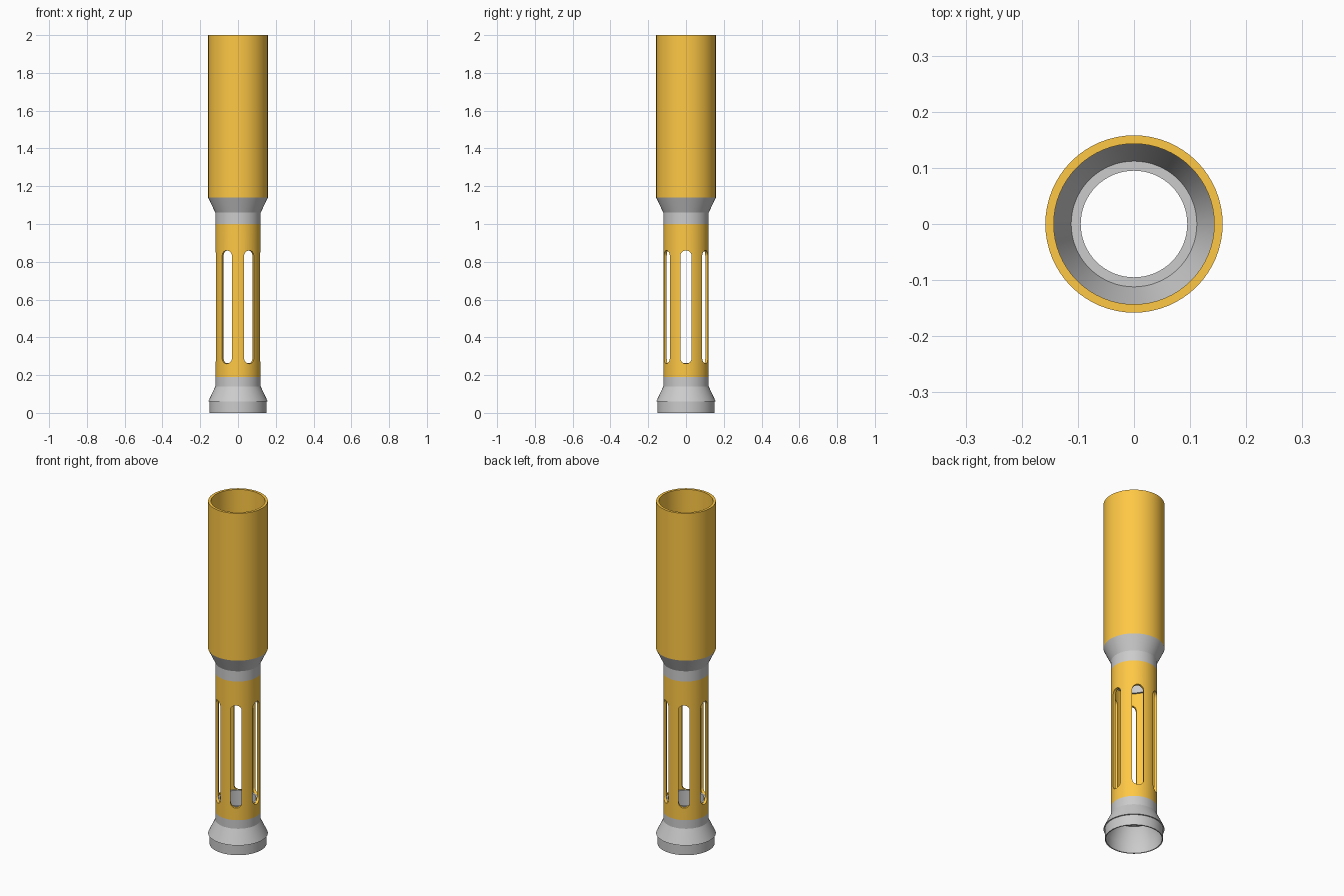
import bpy, bmesh, math
from mathutils import Matrix

if "Cube" in bpy.data.objects:
    bpy.data.objects.remove(bpy.data.objects["Cube"])

SIDES = 64
orange = bpy.data.materials.new("orange_plastic")
orange.diffuse_color = (1.0, 0.58, 0.06, 1)
orange.use_nodes = True
orange.node_tree.nodes["Principled BSDF"].inputs["Base Color"].default_value = orange.diffuse_color


def make_object(name, bm, mat=None):
    bmesh.ops.recalc_face_normals(bm, faces=bm.faces)
    me = bpy.data.meshes.new(name)
    bm.to_mesh(me)
    bm.free()
    ob = bpy.data.objects.new(name, me)
    bpy.context.collection.objects.link(ob)
    if mat:
        me.materials.append(mat)
    return ob


def lathe(name, profile, mat=None):
    """Revolve a closed (radius, z) outline around the z axis."""
    bm = bmesh.new()
    rings = []
    for i in range(SIDES):
        a = math.tau * i / SIDES
        rings.append([bm.verts.new((r * math.cos(a), r * math.sin(a), z)) for r, z in profile])
    n = len(profile)
    for i in range(SIDES):
        p, q = rings[i], rings[(i + 1) % SIDES]
        for j in range(n):
            k = (j + 1) % n
            bm.faces.new((p[j], q[j], q[k], p[k]))
    return make_object(name, bm, mat)


def slot_bar(angle, half_w, z0, z1):
    """Round-ended bar passing straight through the tube at the given angle."""
    bm = bmesh.new()
    verts = []
    for centre, start in ((z1 - half_w, 0), (z0 + half_w, math.pi)):
        for i in range(13):
            a = start + math.pi * i / 12
            verts.append(bm.verts.new((-0.3, half_w * math.cos(a), centre + half_w * math.sin(a))))
    face = bm.faces.new(verts)
    ext = bmesh.ops.extrude_face_region(bm, geom=[face], use_keep_orig=True)
    moved = [g for g in ext["geom"] if isinstance(g, bmesh.types.BMVert)]
    bmesh.ops.translate(bm, verts=moved, vec=(0.6, 0, 0))
    bmesh.ops.rotate(bm, verts=bm.verts, matrix=Matrix.Rotation(angle, 3, 'Z'))
    return make_object("slot_cutter", bm)


# wide upper tube
upper = lathe("upper_tube", [(0.158, 1.14), (0.158, 2.0), (0.143, 2.0), (0.143, 1.14)], orange)

# reducer with a spigot reaching down into the slotted tube
reducer = lathe("reducer", [
    (0.158, 1.14), (0.12, 1.06), (0.12, 1.0), (0.105, 1.0), (0.105, 0.93),
    (0.095, 0.93), (0.095, 1.06), (0.112, 1.06), (0.143, 1.14)])

# narrow slotted tube
slotted = lathe("slotted_tube", [(0.12, 0.19), (0.12, 1.0), (0.105, 1.0), (0.105, 0.19)], orange)
for k in range(3):
    cutter = slot_bar(k * math.pi / 3, 0.03, 0.26, 0.86)
    mod = slotted.modifiers.new("slot", 'BOOLEAN')
    mod.operation, mod.object, mod.solver = 'DIFFERENCE', cutter, 'EXACT'
    bpy.context.view_layer.objects.active = slotted
    bpy.ops.object.modifier_apply(modifier=mod.name)
    bpy.data.objects.remove(cutter)

# flared foot with a skirt below and a spigot above
foot = lathe("flared_foot", [
    (0.151, 0.0), (0.151, 0.06), (0.158, 0.06), (0.12, 0.14), (0.12, 0.19), (0.105, 0.19),
    (0.105, 0.265), (0.095, 0.265), (0.095, 0.14), (0.112, 0.14), (0.145, 0.06), (0.145, 0.0)])

# smooth the round walls, keep the rims sharp
bpy.ops.object.select_all(action='DESELECT')
for ob in (upper, reducer, slotted, foot):
    ob.select_set(True)
bpy.context.view_layer.objects.active = upper
bpy.ops.object.shade_smooth_by_angle(angle=math.radians(25))
